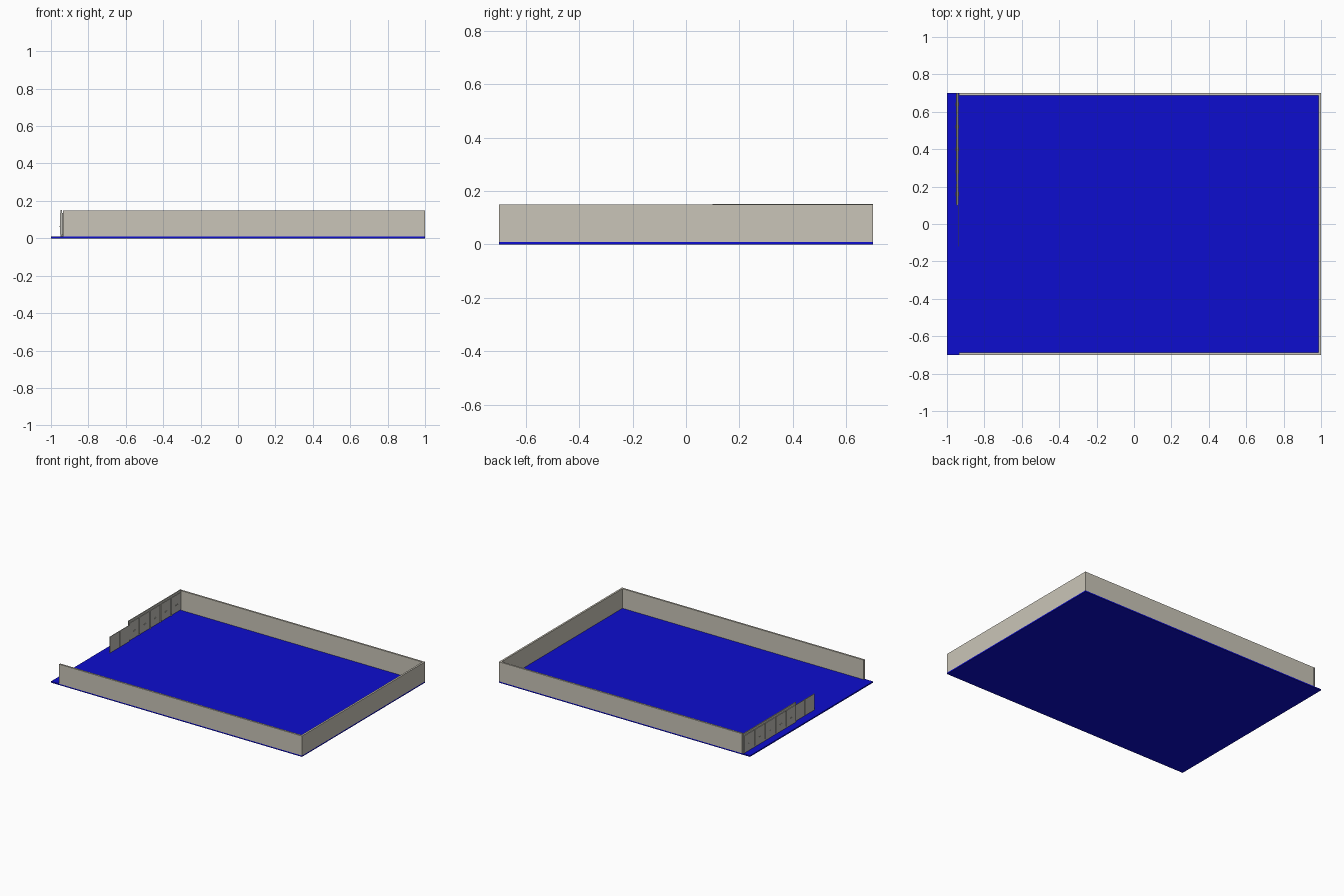
import bpy

cube = bpy.data.objects.get("Cube")
if cube:
    bpy.data.objects.remove(cube, do_unlink=True)


def material(name, rgb):
    m = bpy.data.materials.new(name)
    m.use_nodes = True
    colour = (*rgb, 1)
    m.diffuse_color = colour
    m.node_tree.nodes["Principled BSDF"].inputs["Base Color"].default_value = colour
    return m


BLUE = material("floor blue", (0.004, 0.004, 0.62))
TAN = material("wall beige", (0.59, 0.56, 0.48))
GREY = material("panel grey", (0.52, 0.51, 0.47))


def box(name, x, y, z, mat):
    """Box spanning the three given (low, high) ranges."""
    bpy.ops.mesh.primitive_cube_add(size=1)
    ob = bpy.context.object
    ob.name = name
    ob.location = [(a + b) / 2 for a, b in (x, y, z)]
    ob.scale = [b - a for a, b in (x, y, z)]
    bpy.ops.object.transform_apply(location=True, rotation=False, scale=True)
    ob.data.materials.append(mat)
    return ob


FLOOR, TOP, THICK = 0.009, 0.15, 0.013
END_X = -0.935

# Floor slab and the three full-height walls
box("floor", (-1, 1), (-0.7, 0.7), (0, FLOOR), BLUE)
box("front_wall", (END_X, 1), (-0.7, -0.7 + THICK), (FLOOR, TOP), TAN)
box("back_wall", (END_X, 1), (0.7 - THICK, 0.7), (FLOOR, TOP), TAN)
box("left_wall", (1 - THICK, 1), (-0.7 + THICK, 0.7 - THICK), (FLOOR, TOP), TAN)

# Panelled partition on the open side: a core with five framed bays
START, STOP, BAYS = 0.10, 0.70, 5
STEP = (STOP - START) / BAYS
box("partition_core", (-0.948, -0.941), (START, STOP), (FLOOR, 0.152), GREY)
for i in range(BAYS):
    y = START + i * STEP
    for side, x in (("outer", (-0.952, -0.948)), ("inner", (-0.941, -0.938))):
        box(f"{side}_panel_{i}", x, (y + 0.006, y + STEP - 0.006), (0.02, 0.136), GREY)
    # Small handle on each panel
    for side, x in (("outer", (-0.954, -0.952)), ("inner", (-0.938, END_X))):
        box(f"{side}_handle_{i}", x, (y + 0.05, y + 0.07), (0.06, 0.066), GREY)
    if i:
        box(f"post_{i}", (-0.941, END_X), (y - 0.003, y + 0.003), (FLOOR, 0.136), GREY)

# Lower thin panels continuing the partition
for i in range(2):
    y = -0.12 + i * 0.11
    box(f"low_panel_{i}", (-0.939, END_X), (y, y + 0.109), (FLOOR, 0.125), GREY)
